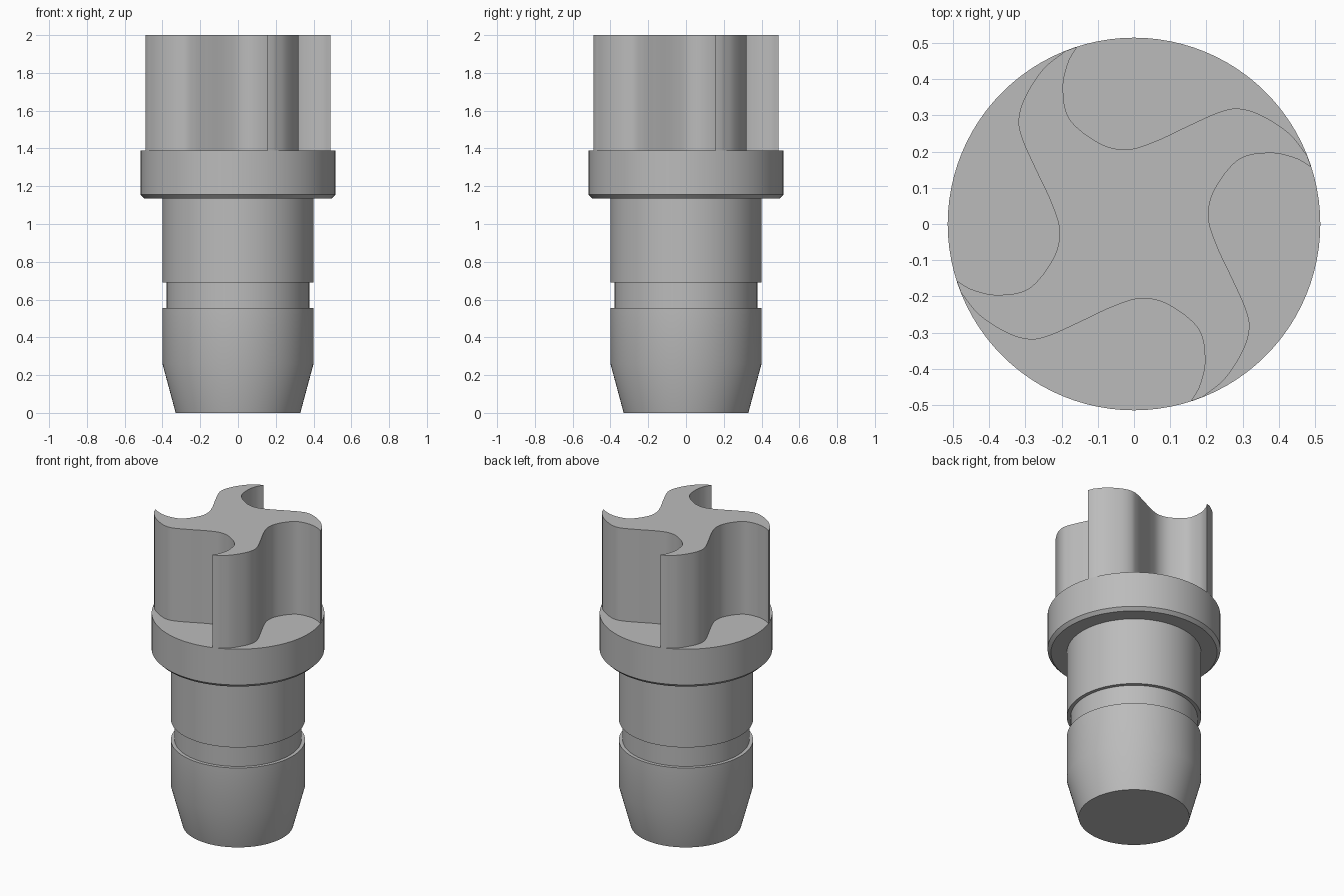
import bpy
import bmesh
import math
from mathutils import Matrix, Vector

cube = bpy.data.objects.get("Cube")
if cube:
    bpy.data.objects.remove(cube, do_unlink=True)

SEGMENTS = 96
COLLAR_RADIUS = 0.515
COLLAR_TOP = 1.39
TOP = 2.0

grey = bpy.data.materials.new("plain grey")
grey.use_nodes = True
colour = (0.5, 0.5, 0.5, 1)
grey.diffuse_color = colour
grey.node_tree.nodes["Principled BSDF"].inputs["Base Color"].default_value = colour


def finish(bm, name):
    """Turn a bmesh into a shaded, coloured object."""
    bmesh.ops.recalc_face_normals(bm, faces=bm.faces)
    mesh = bpy.data.meshes.new(name)
    bm.to_mesh(mesh)
    bm.free()
    mesh.materials.append(grey)
    obj = bpy.data.objects.new(name, mesh)
    bpy.context.collection.objects.link(obj)
    bpy.ops.object.select_all(action="DESELECT")
    obj.select_set(True)
    bpy.context.view_layer.objects.active = obj
    bpy.ops.object.shade_smooth_by_angle(angle=math.radians(30))
    return obj


def lathe(name, profile):
    """Stack rings of (radius, height) and cap both ends."""
    bm = bmesh.new()
    rings = []
    for radius, z in profile:
        rings.append([bm.verts.new((radius * math.cos(a), radius * math.sin(a), z))
                      for a in (math.tau * i / SEGMENTS for i in range(SEGMENTS))])
    for low, high in zip(rings, rings[1:]):
        for i in range(SEGMENTS):
            j = (i + 1) % SEGMENTS
            bm.faces.new((low[i], low[j], high[j], high[i]))
    bm.faces.new(rings[0])
    bm.faces.new(rings[-1])
    return finish(bm, name)


def smooth_path(points, steps=8):
    """Catmull-Rom curve through the points."""
    pts = [Vector(p) for p in points]
    pts = [2 * pts[0] - pts[1]] + pts + [2 * pts[-1] - pts[-2]]
    path = []
    for a, b, c, d in zip(pts, pts[1:], pts[2:], pts[3:]):
        for s in range(steps):
            t = s / steps
            path.append(0.5 * (2 * b + (c - a) * t + (2 * a - 5 * b + 4 * c - d) * t ** 2
                               + (3 * b - a - 3 * c + d) * t ** 3))
    return path + [pts[-2]]


# Stem with tapered foot, ring groove and chamfered collar
lathe("stem_and_collar", [
    (0.33, 0), (0.4, 0.26), (0.4, 0.555), (0.378, 0.555), (0.378, 0.69),
    (0.4, 0.69), (0.4, 1.135), (0.495, 1.135), (COLLAR_RADIUS, 1.155),
    (COLLAR_RADIUS, COLLAR_TOP)])

# One S-shaped flute wall, from the tip of one vane to the back of the previous
flute = smooth_path([
    (0.19, -0.478), (0.251, -0.428), (0.301, -0.351), (0.319, -0.288),
    (0.309, -0.235), (0.276, -0.16), (0.227, -0.055), (0.206, 0.022),
    (0.224, 0.097), (0.29, 0.178), (0.376, 0.196), (0.445, 0.182), (0.49, 0.157)])

# Four-armed swirl driver; the vane tips lie on the collar rim
outline = []
for quarter in range(4):
    turn = Matrix.Rotation(quarter * math.pi / 2, 2)
    outline += [turn @ p for p in flute]

bm = bmesh.new()
bottom = [bm.verts.new((p.x, p.y, COLLAR_TOP)) for p in outline]
top = [bm.verts.new((p.x, p.y, TOP)) for p in outline]
for i in range(len(outline)):
    j = (i + 1) % len(outline)
    bm.faces.new((bottom[i], bottom[j], top[j], top[i]))
bm.faces.new(top)
finish(bm, "swirl_driver")
